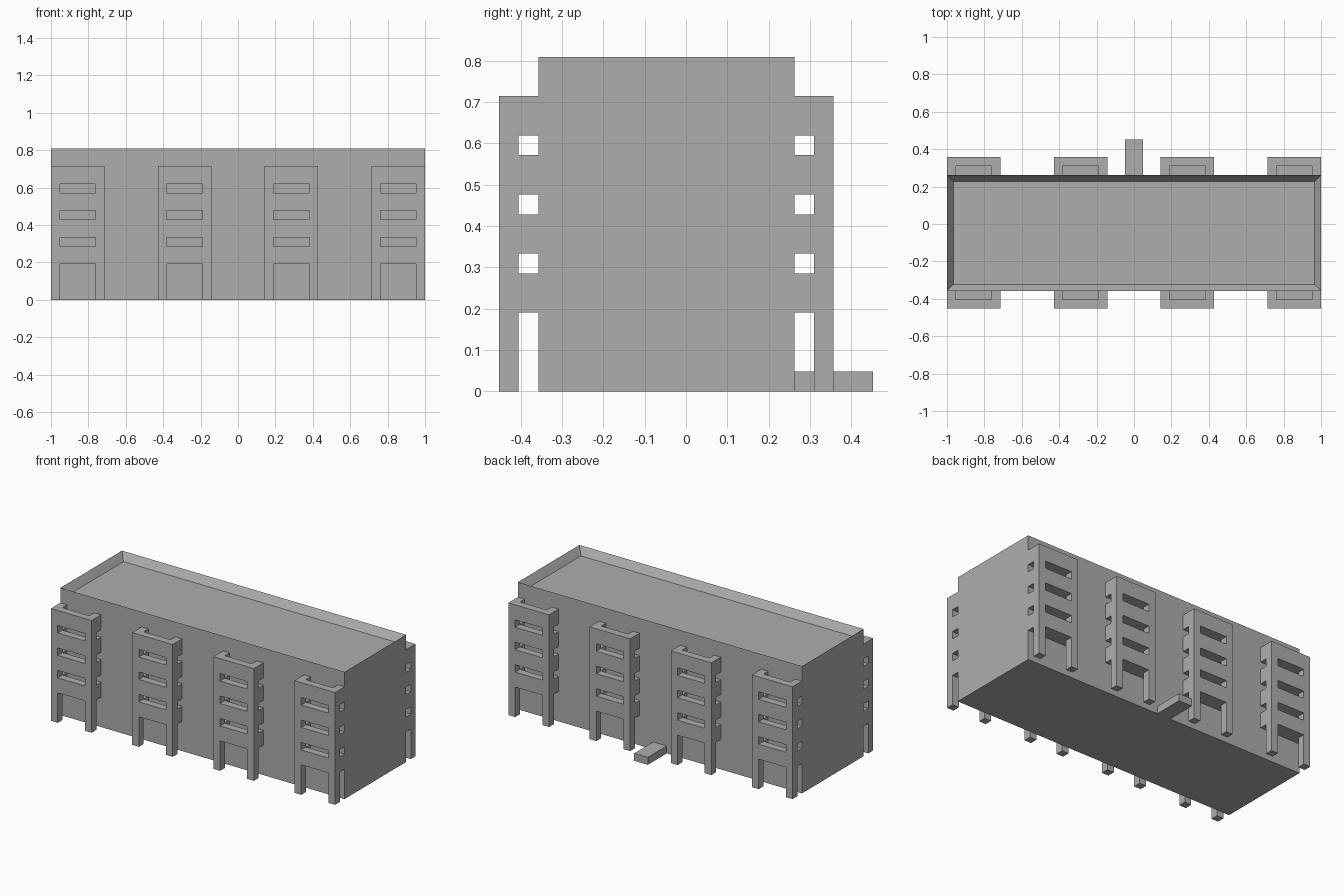
import bpy, bmesh, math
from mathutils import Vector

if "Cube" in bpy.data.objects:
    bpy.data.objects.remove(bpy.data.objects["Cube"], do_unlink=True)

U = 1 / 21  # building module: wall thickness, slab and railing height

grey = bpy.data.materials.new("concrete_grey")
grey.use_nodes = True
colour = (0.42, 0.42, 0.42, 1)
grey.diffuse_color = colour
grey.node_tree.nodes["Principled BSDF"].inputs["Base Color"].default_value = colour


def finish(bm, name):
    bmesh.ops.recalc_face_normals(bm, faces=bm.faces[:])
    mesh = bpy.data.meshes.new(name)
    bm.to_mesh(mesh)
    bm.free()
    mesh.materials.append(grey)
    return mesh


def add_object(name, mesh, location=(0, 0, 0), turn=0):
    obj = bpy.data.objects.new(name, mesh)
    obj.location = location
    obj.rotation_euler.z = turn
    bpy.context.collection.objects.link(obj)
    return obj


def box(low, high):
    """Box between two corners given in modules."""
    bm = bmesh.new()
    bmesh.ops.create_cube(bm, size=1)
    for v in bm.verts:
        v.co = Vector([(h if c > 0 else l) * U for c, l, h in zip(v.co, low, high)])
    return bm


# Main block with a sunken roof behind a parapet
bm = box((-21, -7.5, 0), (21, 5.5, 17))
roof = max(bm.faces, key=lambda f: f.calc_center_median().z)
bmesh.ops.inset_region(bm, faces=[roof], thickness=U)
bmesh.ops.translate(bm, verts=roof.verts[:], vec=(0, 0, -U))
add_object("main_block", finish(bm, "main_block"))

# Entrance step
add_object("entrance_step", finish(box((-1, 5.5, 0), (1, 9.5, 1)), "entrance_step"))

# Balcony tower: corner posts, floor slabs, railings and openings
WIDE, DEEP, TALL = 6, 2, 15


def solid(i, j, k):
    if not (0 <= i < WIDE and 0 <= j < DEEP and 0 <= k < TALL):
        return False
    edge = i in (0, WIDE - 1)
    slab = k >= 4 and k % 3 == 1
    rail = k >= 5 and k % 3 == 2
    if j == 0:
        return edge or slab or rail
    return slab or (rail and edge)


def tower_mesh():
    bm = bmesh.new()
    cells = [(i, j, k) for i in range(WIDE) for j in range(DEEP)
             for k in range(TALL) if solid(i, j, k)]
    for cell in cells:
        for axis in range(3):
            for side in (0, 1):
                beside = list(cell)
                beside[axis] += 2 * side - 1
                if solid(*beside):
                    continue
                a, b = (axis + 1) % 3, (axis + 2) % 3
                corners = []
                for da, db in ((0, 0), (1, 0), (1, 1), (0, 1)):
                    p = Vector(cell)
                    p[axis] += side
                    p[a] += da
                    p[b] += db
                    p.x -= WIDE / 2
                    p.y -= DEEP / 2
                    corners.append(bm.verts.new(p * U))
                bm.faces.new(corners if side else corners[::-1])
    bmesh.ops.remove_doubles(bm, verts=bm.verts[:], dist=U / 100)
    bmesh.ops.dissolve_limit(bm, angle_limit=math.radians(1),
                             verts=bm.verts[:], edges=bm.edges[:])
    return finish(bm, "balcony_tower")


# Four towers on the front and four on the back
tower = tower_mesh()
for n, x in enumerate((-18, -6, 6, 18), 1):
    add_object(f"front_balcony_tower_{n}", tower, (x * U, -8.5 * U, 0))
    add_object(f"back_balcony_tower_{n}", tower, (x * U, 6.5 * U, 0), math.pi)
